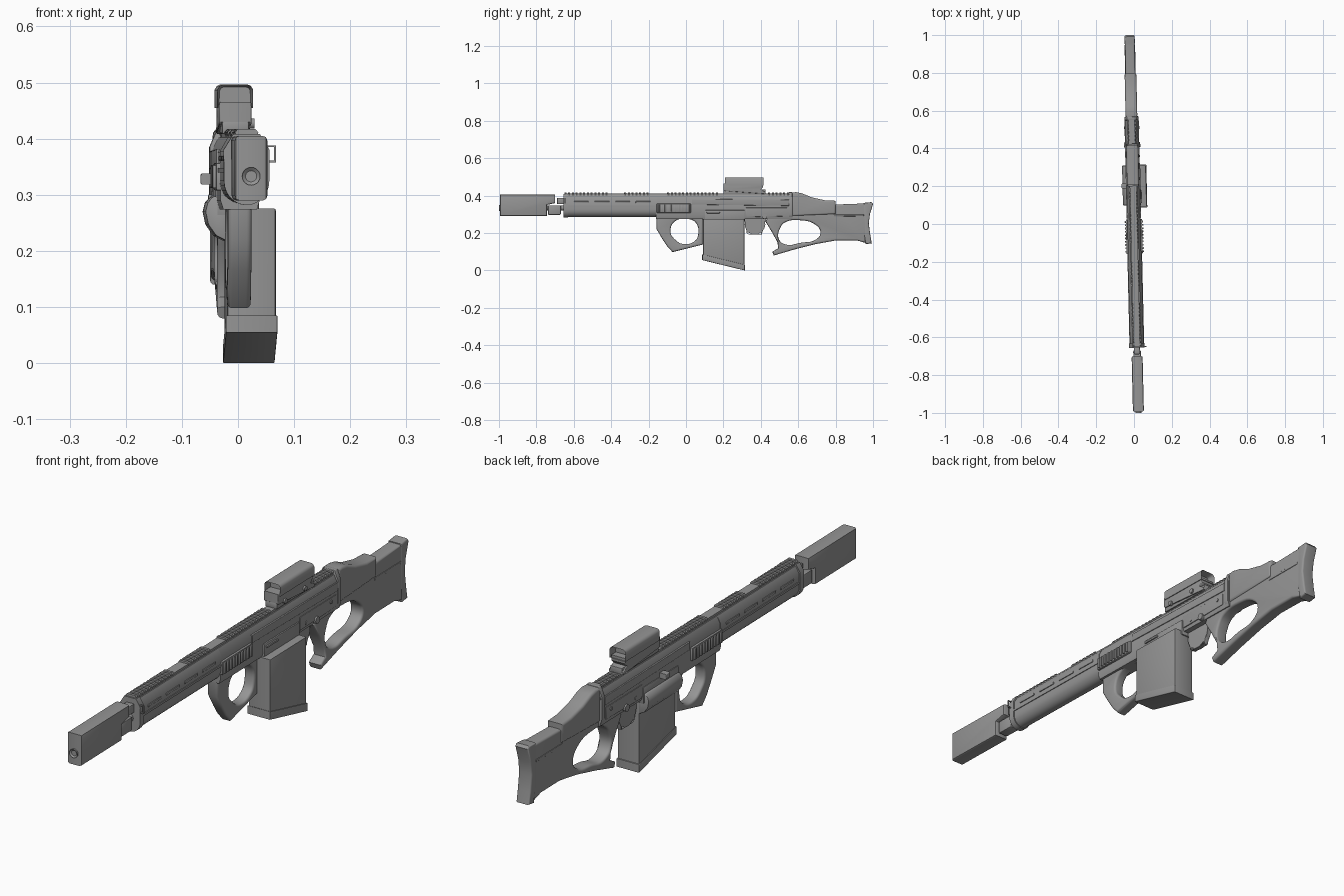
import bpy, bmesh, math
from mathutils import Matrix

YAW = Matrix.Rotation(0.0235, 4, 'Z')
SIDE = Matrix(((0, 0, 1, 0), (1, 0, 0, 0), (0, 1, 0, 0), (0, 0, 0, 1)))
grey = bpy.data.materials.new("gunmetal_grey")
grey.diffuse_color = (0.3, 0.3, 0.3, 1)


def finish(name, bm, angle=40):
    bmesh.ops.recalc_face_normals(bm, faces=bm.faces)
    me = bpy.data.meshes.new(name)
    bm.to_mesh(me)
    bm.free()
    me.transform(YAW)
    me.materials.clear()
    me.materials.append(grey)
    me.shade_smooth()
    me.set_sharp_from_angle(angle=math.radians(angle))
    ob = bpy.data.objects.new(name, me)
    bpy.context.collection.objects.link(ob)
    return ob


def plate(name, outline, hw, bevel=0.0, hole=None, xc=0.0, res=2):
    """Side profile (y, z) thickened along x, with rounded edges and an optional smooth hole."""
    cu = bpy.data.curves.new(name, 'CURVE')
    cu.dimensions, cu.fill_mode = '2D', 'BOTH'
    cu.extrude, cu.bevel_depth, cu.offset = hw - bevel, bevel, -bevel
    cu.bevel_resolution, cu.resolution_u = res, 5
    for pts, kind in ((outline, 'VECTOR'), (hole, 'AUTO')):
        if not pts:
            continue
        sp = cu.splines.new('BEZIER')
        sp.bezier_points.add(len(pts) - 1)
        sp.use_cyclic_u = True
        for bp, (y, z) in zip(sp.bezier_points, pts):
            bp.co = (y, z, 0)
            bp.handle_left_type = bp.handle_right_type = kind
    tmp = bpy.data.objects.new(name + "_curve", cu)
    bpy.context.collection.objects.link(tmp)
    dg = bpy.context.evaluated_depsgraph_get()
    me = bpy.data.meshes.new_from_object(tmp.evaluated_get(dg))
    bm = bmesh.new()
    bm.from_mesh(me)
    bpy.data.objects.remove(tmp)
    bpy.data.meshes.remove(me)
    bmesh.ops.remove_doubles(bm, verts=bm.verts, dist=1e-5)
    bm.transform(Matrix.Translation((xc, 0, 0)) @ SIDE)
    return finish(name, bm)


def prism(name, pts, y0, y1, bevel=0.0, recess=None):
    """Front profile (x, z) extruded along y; recess = (rim, depth) sinks both ends."""
    bm = bmesh.new()
    f = bm.faces.new([bm.verts.new((x, y0, z)) for x, z in pts])
    ext = bmesh.ops.extrude_face_region(bm, geom=[f], use_keep_orig=True)["geom"]
    for v in ext:
        if isinstance(v, bmesh.types.BMVert):
            v.co.y = y1
    bmesh.ops.recalc_face_normals(bm, faces=bm.faces)
    if recess:
        ends = [g for g in bm.faces if abs(g.normal.y) > 0.9]
        bmesh.ops.inset_individual(bm, faces=ends, thickness=recess[0])
        for g in ends:
            sign = 1 if g.calc_center_median().y < (y0 + y1) / 2 else -1
            bmesh.ops.translate(bm, verts=g.verts, vec=(0, sign * recess[1], 0))
    elif bevel:
        sharp = [e for e in bm.edges if e.calc_face_angle(0) > 0.6]
        bmesh.ops.bevel(bm, geom=sharp, offset=bevel, segments=2, profile=0.5,
                        affect='EDGES', clamp_overlap=True)
    return finish(name, bm)


def box(name, x0, x1, y0, y1, z0, z1, bevel=0.0):
    return prism(name, [(x0, z0), (x1, z0), (x1, z1), (x0, z1)], y0, y1, bevel)


def disc(x, z, r, n=20):
    return [(x + r * math.cos(2 * math.pi * i / n), z + r * math.sin(2 * math.pi * i / n)) for i in range(n)]


def knob(name, x0, x1, y, z, r):
    """Short cylinder lying along x."""
    plate(name, disc(y, z, r, 14), (x1 - x0) / 2, xc=(x0 + x1) / 2)


# Suppressor, muzzle and barrel
plate("suppressor", [(-0.994, 0.29), (-0.745, 0.29), (-0.745, 0.35), (-0.70, 0.36),
                     (-0.70, 0.405), (-0.994, 0.405)], 0.029, 0.008, res=1)
prism("muzzle_ring", disc(0, 0.333, 0.016), -1.0, -0.98, recess=(0.006, 0.005))
prism("barrel", disc(0, 0.333, 0.013), -0.76, -0.64)
box("barrel_block", -0.02, 0.02, -0.738, -0.67, 0.297, 0.347, 0.004)
box("gas_block", -0.016, 0.016, -0.69, -0.65, 0.355, 0.388, 0.004)

# Handguard with rounded underside
arc = [(0.036 * math.cos(a), 0.325 + 0.04 * math.sin(a)) for a in
       [math.pi + math.pi * i / 14 for i in range(15)]]
prism("handguard", arc + [(0.036, 0.378), (0.022, 0.402), (-0.022, 0.402), (-0.036, 0.378)],
      -0.648, -0.155)
prism("handguard_cap", [(x * 1.12, 0.34 + (z - 0.34) * 1.06) for x, z in arc] +
      [(0.041, 0.38), (0.024, 0.408), (-0.024, 0.408), (-0.041, 0.38)], -0.655, -0.632)
for s, side in ((1, "right"), (-1, "left")):
    xs = sorted((s * 0.034, s * 0.039))
    box("handguard_strip_" + side, *xs, -0.632, -0.155, 0.34, 0.348)
    for i in range(4):
        box(f"handguard_vent_{side}_{i}", *xs, -0.60 + i * 0.11, -0.52 + i * 0.11, 0.36, 0.37, 0.002)

# Sling loop
box("sling_loop_outer", 0.049, 0.052, -0.652, -0.646, 0.358, 0.388)
box("sling_loop_top", 0.036, 0.052, -0.652, -0.646, 0.385, 0.388)
box("sling_loop_bottom", 0.036, 0.052, -0.652, -0.646, 0.358, 0.361)

# Receiver with raised side panels
prism("receiver", [(-0.03, 0.274), (0.03, 0.274), (0.035, 0.29), (0.035, 0.375), (0.022, 0.402),
                   (-0.022, 0.402), (-0.035, 0.375), (-0.035, 0.29)], -0.16, 0.57)
plate("upper_panel", [(0.03, 0.352), (0.55, 0.345), (0.55, 0.378), (0.03, 0.382)], 0.038, 0.002)
plate("lower_panel", [(0.32, 0.285), (0.54, 0.29), (0.54, 0.335), (0.32, 0.335)], 0.037, 0.002)
prism("rear_collar", [(-0.034, 0.285), (0.034, 0.285), (0.038, 0.30), (0.038, 0.385), (0.024, 0.418),
                      (-0.024, 0.418), (-0.038, 0.385), (-0.038, 0.30)], 0.55, 0.568, 0.002)
for s, side in ((1, "right"), (-1, "left")):
    xs = sorted((s * 0.03, s * 0.043))
    knob("selector_" + side, *xs, 0.42, 0.288, 0.013)
    knob("front_pin_" + side, *sorted((s * 0.03, s * 0.039)), 0.36, 0.30, 0.007)
    knob("rear_pin_" + side, *sorted((s * 0.03, s * 0.04)), 0.51, 0.32, 0.007)

# Ribbed grip panels
box("rib_base", -0.043, 0.043, -0.158, 0.025, 0.308, 0.357, 0.003)
for i in range(10):
    y = -0.15 + i * 0.0175
    box(f"grip_rib_{i}", -0.049, 0.049, y, y + 0.009, 0.312, 0.353, 0.002)

# Top rail with toothed sections
box("top_rail", -0.018, 0.018, -0.65, 0.56, 0.398, 0.41)
n = 0
for a, b in ((-0.65, -0.42), (-0.33, -0.2), (-0.1, 0.18), (0.44, 0.56)):
    while a < b:
        prism(f"rail_tooth_{n}", [(-0.018, 0.404), (0.018, 0.404), (0.021, 0.411), (0.016, 0.417),
                                  (-0.016, 0.417), (-0.021, 0.411)], a, a + 0.01)
        a, n = a + 0.02, n + 1

# Magazine, slanted base, feed housing and bulged left cover
plate("magazine", [(0.09, 0.062), (0.31, 0.008), (0.31, 0.276), (0.09, 0.276)], 0.0435, 0.005, xc=0.0265, res=1)
plate("magazine_base", [(0.087, 0.055), (0.313, 0.0), (0.313, 0.03), (0.087, 0.085)], 0.046, 0.002, xc=0.0265, res=1)
box("feed_housing", -0.038, 0.04, 0.1, 0.315, 0.26, 0.322, 0.004)
box("feed_lip", -0.03, 0.045, 0.11, 0.18, 0.305, 0.313, 0.002)
prism("left_cover", [(-0.015, 0.297), (-0.042, 0.297), (-0.052, 0.286), (-0.056, 0.27), (-0.051, 0.247),
                     (-0.037, 0.227), (-0.015, 0.216)], 0.1, 0.31, 0.003)
plate("charging_handle", [(0.19, 0.318), (0.215, 0.318), (0.215, 0.338), (0.19, 0.338)], 0.014, 0.004, xc=-0.048)

# Front grip loop
plate("front_grip", [(-0.157, 0.295), (-0.157, 0.22), (-0.125, 0.166), (-0.10, 0.128), (-0.072, 0.098),
                     (0.09, 0.138), (0.09, 0.295)], 0.021, 0.009,
      [(-0.06, 0.262), (0.02, 0.273), (0.056, 0.25), (0.065, 0.19), (0.045, 0.155),
       (-0.02, 0.142), (-0.06, 0.166), (-0.083, 0.203)], res=3)

# Trigger and guard
plate("trigger_guard", [(0.31, 0.285), (0.325, 0.2), (0.335, 0.192), (0.405, 0.192), (0.43, 0.285)], 0.009, 0.002,
      [(0.325, 0.27), (0.336, 0.205), (0.4, 0.205), (0.414, 0.27)])
plate("trigger", [(0.365, 0.28), (0.38, 0.235), (0.372, 0.208), (0.382, 0.21), (0.393, 0.24), (0.388, 0.28)], 0.006, 0.002)

# Thumbhole stock, cheek piece and butt pad
plate("stock", [(0.56, 0.30), (0.56, 0.36), (0.80, 0.352), (0.96, 0.358), (0.96, 0.147), (0.915, 0.16),
                (0.80, 0.16), (0.69, 0.14), (0.58, 0.112), (0.47, 0.08), (0.462, 0.10), (0.493, 0.118),
                (0.49, 0.15), (0.457, 0.21), (0.425, 0.262), (0.44, 0.29)], 0.026, 0.009,
      [(0.505, 0.23), (0.53, 0.257), (0.61, 0.268), (0.69, 0.246), (0.72, 0.203),
       (0.70, 0.168), (0.61, 0.147), (0.54, 0.137), (0.497, 0.165)], res=3)
plate("cheek_piece", [(0.565, 0.29), (0.80, 0.30), (0.80, 0.372), (0.74, 0.375), (0.67, 0.391),
                      (0.62, 0.412), (0.59, 0.418), (0.565, 0.416)], 0.031, 0.011, res=3)
plate("stock_ledge", [(0.79, 0.288), (0.95, 0.29), (0.95, 0.298), (0.79, 0.298)], 0.028, 0.002)
plate("butt_pad", [(0.95, 0.361), (0.992, 0.365), (1.0, 0.355), (0.983, 0.30), (0.977, 0.25), (0.985, 0.19),
                   (0.993, 0.145), (0.96, 0.14), (0.95, 0.2)], 0.027, 0.007, res=3)

# Optical sight on the rail
box("sight_mount", -0.024, 0.024, 0.2, 0.425, 0.408, 0.432, 0.003)
plate("sight_body", [(0.205, 0.425), (0.425, 0.408), (0.425, 0.418), (0.40, 0.432), (0.412, 0.445),
                     (0.412, 0.465), (0.2, 0.465), (0.2, 0.43)], 0.029, 0.003)
prism("sight_hood", [(-0.032, 0.455), (0.032, 0.455), (0.032, 0.487), (0.028, 0.494), (0.021, 0.497),
                     (-0.021, 0.497), (-0.028, 0.494), (-0.032, 0.487)], 0.208, 0.415, recess=(0.005, 0.03))
for i, y in enumerate((0.24, 0.36)):
    knob(f"sight_screw_{i}", 0.02, 0.035, y, 0.427, 0.009)
